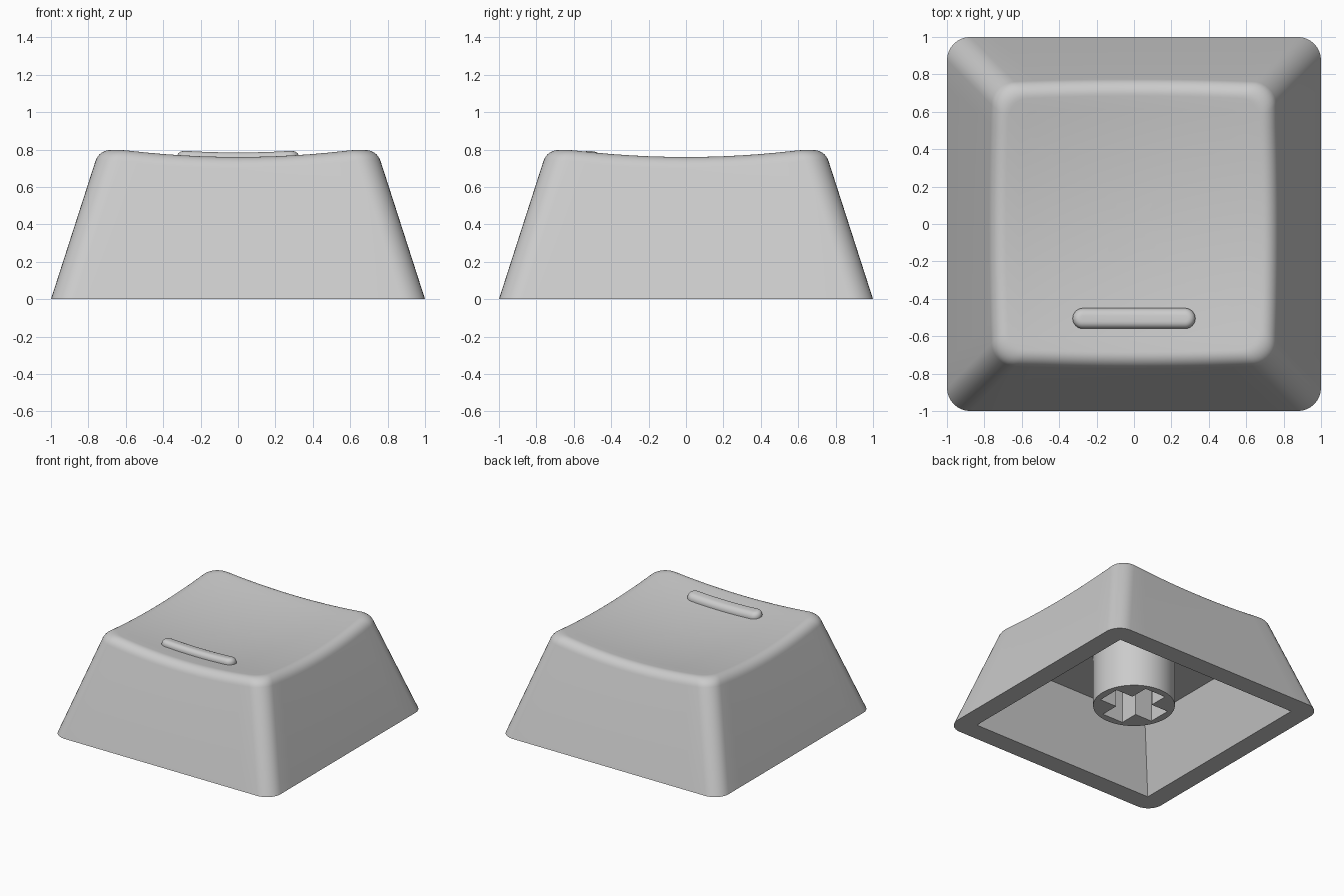
import bpy, bmesh, math
from mathutils import Vector

if "Cube" in bpy.data.objects:
    bpy.data.objects.remove(bpy.data.objects["Cube"])

plastic = bpy.data.materials.new("grey_plastic")
plastic.diffuse_color = (0.6, 0.6, 0.6, 1)
plastic.use_nodes = True
plastic.node_tree.nodes["Principled BSDF"].inputs["Base Color"].default_value = plastic.diffuse_color

SLOPE = 0.322      # inward lean of the side walls
CORNER = 0.125     # corner radius of the walls
FILLET = 0.068     # tangent length of the top edge rounding


def dish(x, y):
    """Height of the scooped top surface."""
    return 0.71 + 0.105 * (x * x + y * y)


def outline(hx, hy, r, edge=12, arc=8):
    """Rounded rectangle with a fixed point count."""
    arcs = []
    for k, (sx, sy) in enumerate([(1, 1), (-1, 1), (-1, -1), (1, -1)]):
        c = Vector((sx * (hx - r), sy * (hy - r)))
        arcs.append([c + r * Vector((math.cos(a), math.sin(a)))
                     for a in [(k + j / arc) * math.pi / 2 for j in range(arc + 1)]])
    pts = []
    for k in range(4):
        a, b = arcs[k][-1], arcs[(k + 1) % 4][0]
        pts += arcs[k] + [a.lerp(b, j / edge) for j in range(1, edge)]
    return pts


def finish(bm, name):
    bmesh.ops.remove_doubles(bm, verts=bm.verts, dist=1e-4)
    bmesh.ops.recalc_face_normals(bm, faces=bm.faces)
    mesh = bpy.data.meshes.new(name)
    bm.to_mesh(mesh)
    bm.free()
    mesh.materials.append(plastic)
    ob = bpy.data.objects.new(name, mesh)
    bpy.context.collection.objects.link(ob)
    bpy.ops.object.select_all(action='DESELECT')
    ob.select_set(True)
    bpy.context.view_layer.objects.active = ob
    bpy.ops.object.shade_smooth_by_angle(angle=math.radians(30))
    return ob


def loft(rings, name):
    bm = bmesh.new()
    rows = [[bm.verts.new(p) for p in ring] for ring in rings]
    n = len(rows[0])
    for a, b in zip(rows, rows[1:]):
        for i in range(n):
            j = (i + 1) % n
            bm.faces.new((a[i], a[j], b[j], b[i]))
    return finish(bm, name)


def flat(pts, z):
    return [(p.x, p.y, z) for p in pts]


# Cap shell: cavity ceiling, cavity walls, rim, outer walls, rounded edge, dish
def wall_point(i, z):
    h = 1 - SLOPE * z
    return outline(h, h, CORNER)[i]


count = len(outline(1, 1, CORNER))
low, sharp, inner = [], [], []
for i in range(count):
    z = 0.78
    for _ in range(5):
        z = dish(*wall_point(i, z))
    p = wall_point(i, z)
    sharp.append(Vector((p.x, p.y, z)))
    q = wall_point(i, z - FILLET)
    low.append(Vector((q.x, q.y, z - FILLET)))
    h = 1 - SLOPE * z - FILLET
    q = outline(h, h, CORNER - 0.02)[i]
    inner.append(Vector((q.x, q.y, dish(q.x, q.y))))

rings = [[(0, 0, 0.53)] * count,
         flat(outline(0.67, 0.67, 0), 0.53),
         flat(outline(0.84, 0.84, 0), 0),
         flat(outline(1, 1, CORNER), 0)]
for s in range(9):
    t = s / 8
    a, b, c = (1 - t) ** 2, 1.6 * t * (1 - t), t * t
    rings.append([(a * p + b * e + c * q) / (a + b + c)
                  for p, e, q in zip(low, sharp, inner)])
for s in (0.9, 0.75, 0.6, 0.45, 0.3, 0.15, 0):
    rings.append([(p.x * s, p.y * s, dish(p.x * s, p.y * s)) for p in inner])
loft(rings, "cap_shell")

# Raised homing bar that follows the dish
BAR_Y, BAR_R, ROUND = -0.505, 0.055, 0.04


def bar_ring(inset, lift):
    r = BAR_R - inset
    return [(p.x, p.y + BAR_Y, dish(p.x, p.y + BAR_Y) + lift)
            for p in outline(0.328 - inset, r, r)]


bar = [bar_ring(BAR_R, -0.02), bar_ring(0, -0.02)]
for s in range(7):
    a = s / 6 * math.pi / 2
    bar.append(bar_ring(ROUND * (1 - math.cos(a)), 0.006 + ROUND * math.sin(a)))
bar.append(bar_ring(BAR_R, 0.046))
loft(bar, "homing_bar")

# Hollow stem with a cross-shaped socket
bm = bmesh.new()
circle = [(0.308 * math.cos(a), 0.308 * math.sin(a))
          for a in [i * math.tau / 64 for i in range(64)]]
L, W = 0.25, 0.095
cross = []
for k in range(4):
    c, s = round(math.cos(k * math.pi / 2)), round(math.sin(k * math.pi / 2))
    cross += [(c * x - s * y, s * x + c * y) for x, y in [(L, -W), (L, W), (W, W)]]
edges = []
for loop in (circle, cross):
    vs = [bm.verts.new((x, y, 0.11)) for x, y in loop]
    edges += [bm.edges.new((vs[i], vs[(i + 1) % len(vs)])) for i in range(len(vs))]
bmesh.ops.triangle_fill(bm, edges=edges, use_beauty=True)
top = bmesh.ops.extrude_face_region(bm, geom=bm.faces[:], use_keep_orig=True)
for v in top["geom"]:
    if isinstance(v, bmesh.types.BMVert):
        v.co.z = 0.54
finish(bm, "stem")
